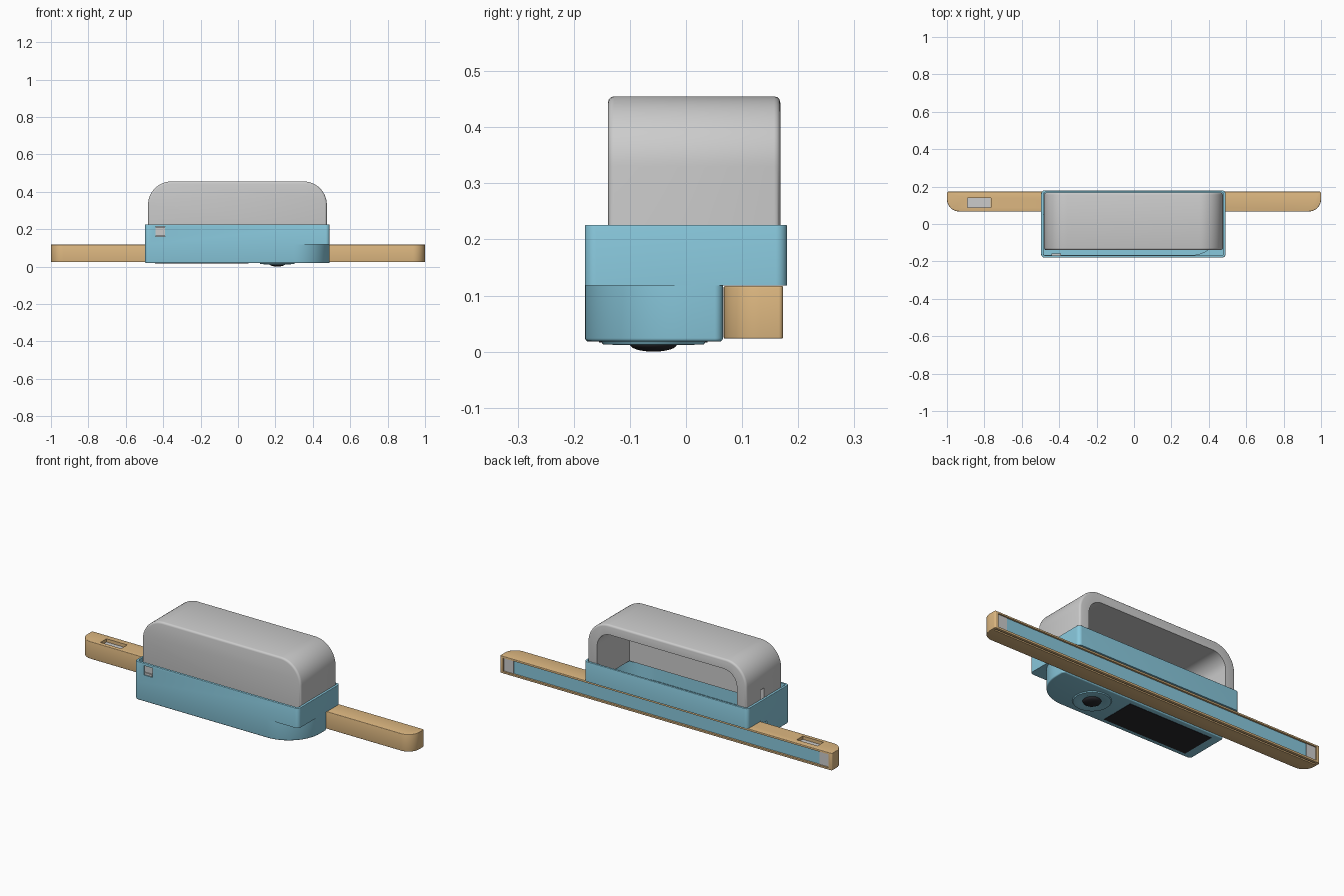
import bpy, bmesh, math
from mathutils import Vector

if "Cube" in bpy.data.objects:
    bpy.data.objects.remove(bpy.data.objects["Cube"])


def material(name, rgb):
    m = bpy.data.materials.new(name)
    m.diffuse_color = (*rgb, 1)
    m.use_nodes = True
    m.node_tree.nodes["Principled BSDF"].inputs["Base Color"].default_value = m.diffuse_color
    return m


BLUE = material("blue", (0.25, 0.58, 0.72))
TAN = material("tan", (0.73, 0.48, 0.22))
BLACK = material("black", (0.02, 0.02, 0.025))


def rounded(corners, seg=10):
    """Outline from (u, v, radius) corners, arcs at each rounded corner."""
    out, n = [], len(corners)
    for i, (u, v, r) in enumerate(corners):
        p = Vector((u, v))
        if r == 0:
            out.append(p)
            continue
        a = (Vector(corners[i - 1][:2]) - p).normalized()
        b = (Vector(corners[(i + 1) % n][:2]) - p).normalized()
        c = p + (a + b) * r
        for k in range(seg + 1):
            t = k / seg * math.pi / 2
            out.append(c - b * r * math.cos(t) - a * r * math.sin(t))
    return out


def rect(u0, u1, v0, v1, r=(0, 0, 0, 0), seg=10):
    return rounded([(u0, v0, r[0]), (u1, v0, r[1]), (u1, v1, r[2]), (u0, v1, r[3])], seg)


def finish(name, bm, mat):
    bmesh.ops.recalc_face_normals(bm, faces=bm.faces)
    me = bpy.data.meshes.new(name)
    bm.to_mesh(me)
    bm.free()
    ob = bpy.data.objects.new(name, me)
    bpy.context.collection.objects.link(ob)
    if mat:
        me.materials.append(mat)
    return ob


def prism(name, outline, lo, hi, axis="z", mat=None, bevel=0, ends=(0, 1)):
    """Extrude an outline along an axis and round the rims of the chosen ends."""
    place = {"z": lambda u, v, h: (u, v, h),
             "y": lambda u, v, h: (u, h, v)}[axis]
    bm = bmesh.new()
    rings = [[bm.verts.new(place(u, v, h)) for u, v in outline] for h in (lo, hi)]
    caps = [bm.faces.new(r) for r in rings]
    n = len(outline)
    for i in range(n):
        j = (i + 1) % n
        bm.faces.new((rings[0][i], rings[0][j], rings[1][j], rings[1][i]))
    bmesh.ops.recalc_face_normals(bm, faces=bm.faces)
    if bevel:
        edges = [e for k in ends for e in caps[k].edges]
        bmesh.ops.bevel(bm, geom=edges, offset=bevel, segments=3, profile=0.5,
                        affect="EDGES", clamp_overlap=False)
    return finish(name, bm, mat)


def lathe(name, profile, x, y, mat, steps=48):
    """Spin an (r, z) profile about a vertical axis."""
    bm = bmesh.new()
    vs = [bm.verts.new((x + r, y, z)) for r, z in profile]
    es = [bm.edges.new(p) for p in zip(vs, vs[1:])]
    bmesh.ops.spin(bm, geom=vs + es, cent=(x, y, 0), axis=(0, 0, 1),
                   angle=2 * math.pi, steps=steps, use_merge=True)
    bmesh.ops.remove_doubles(bm, verts=bm.verts, dist=1e-5)
    return finish(name, bm, mat)


def box(name, x, y, z, mat=None):
    return prism(name, rect(*x, *y), *z, mat=mat)


def cut(ob, *cutters):
    for c in cutters:
        m = ob.modifiers.new("cut", "BOOLEAN")
        m.operation, m.solver, m.object = "DIFFERENCE", "EXACT", c
        bpy.context.view_layer.objects.active = ob
        bpy.ops.object.modifier_apply(modifier=m.name)
        bpy.data.objects.remove(c)


# Long rail with a channel in its back, a top pocket and a slit underneath
rail = prism("rail", rect(-1, 1, 0.067, 0.173, (0.065, 0.065, 0.008, 0.008)),
             0.023, 0.117, mat=TAN, bevel=0.003)
cut(rail,
    box("c", (-0.98, 0.98), (0.145, 0.2), (0.034, 0.107)),
    box("c", (-0.89, -0.765), (0.088, 0.14), (0.095, 0.2)),
    box("c", (-0.985, 0.985), (0.15, 0.16), (0, 0.03)))
box("rail_strip", (-0.92, 0.92), (0.14, 0.166), (0.036, 0.105), BLUE)
for side, s in (("left", -1), ("right", 1)):
    box("rail_end_block_" + side, sorted((s * 0.922, s * 0.978)), (0.14, 0.168), (0.036, 0.105))
box("rail_pocket_floor", (-0.889, -0.766), (0.089, 0.139), (0.09, 0.1))

# Lower housing: one big rounded corner around the lens
lower = prism("lower_housing", rect(-0.497, 0.49, -0.18, 0.066, (0.02, 0.19, 0.015, 0.015), 16),
              0.018, 0.12, mat=BLUE, bevel=0.006, ends=(0,))


def bay():
    return prism("c", rect(-0.485, 0.478, -0.168, 0.054, (0.01, 0.178, 0.01, 0.01), 16), 0.035, 0.16)


cut(lower, bay(), box("c", (-0.6, -0.47), (0.015, 0.055), (0.06, 0.1)))

# Upper tray, open at the top
tray = prism("upper_tray", rect(-0.497, 0.49, -0.18, 0.18, (0.02,) * 4),
             0.118, 0.226, mat=BLUE, bevel=0.003, ends=(1,))
cut(tray,
    prism("c", rect(-0.485, 0.478, -0.168, 0.17, (0.01,) * 4), 0.133, 0.3),
    prism("c", rect(-0.484, 0.477, -0.167, 0.053, (0.01, 0.177, 0.01, 0.01), 16), 0.1, 0.2),
    box("c", (-0.441, -0.39), (-0.2, -0.16), (0.162, 0.213)))

# Small switch in the front window
box("switch_plate", (-0.44, -0.391), (-0.174, -0.158), (0.163, 0.212))
box("switch_slider", (-0.438, -0.393), (-0.18, -0.17), (0.165, 0.177))

# Grip hood: closed at the front, open at the back
hood = prism("grip_hood", rect(-0.481, 0.475, 0.134, 0.455, (0, 0, 0.125, 0.125), 16),
             -0.139, 0.168, "y", bevel=0.011)
cut(hood,
    prism("c", rect(-0.424, 0.418, 0.1, 0.402, (0, 0, 0.08, 0.08), 16), -0.11, 0.2, "y"),
    box("c", (-0.6, -0.455), (0.015, 0.045), (0.17, 0.275)))

# Lens and dark panel on the underside
LX, LY = 0.21, -0.058
lathe("lens_ring", [(0.096, 0.022), (0.09, 0.013), (0.066, 0.012), (0.052, 0.017), (0.044, 0.017)],
      LX, LY, BLUE)
dome = [(0.042 * math.cos(t), 0.013 - 0.013 * math.sin(t))
        for t in (i * math.pi / 16 for i in range(8))] + [(0, 0)]
lathe("lens", [(0.046, 0.02)] + dome, LX, LY, BLACK)
box("bottom_panel", (-0.445, 0.055), (-0.155, 0.038), (0.0165, 0.022), BLACK)

# Smooth curves, keep crisp edges
for ob in bpy.context.collection.objects:
    ob.select_set(True)
    bpy.context.view_layer.objects.active = ob
bpy.ops.object.shade_smooth_by_angle(angle=math.radians(35))
